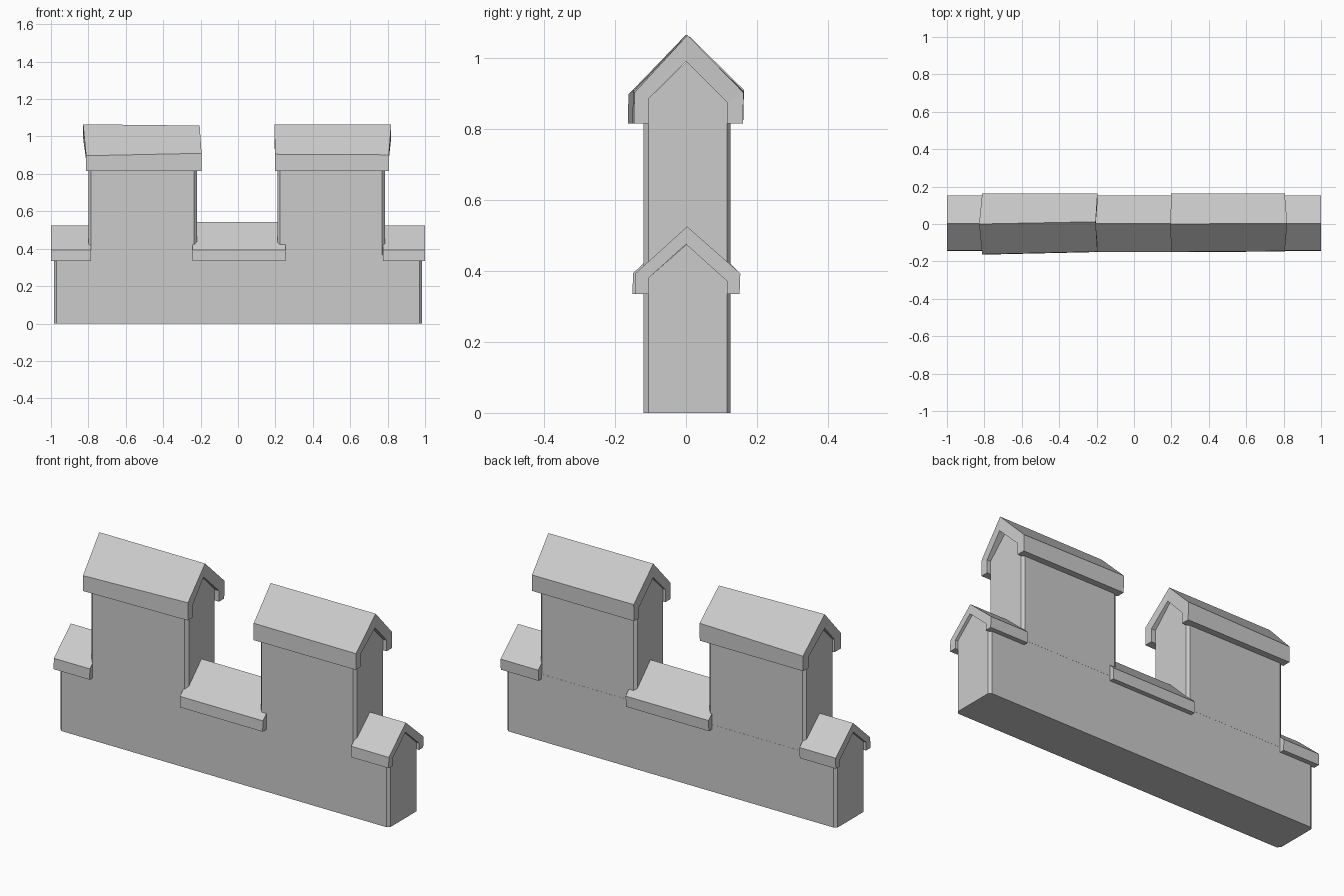
import bpy

if "Cube" in bpy.data.objects:
    bpy.data.objects.remove(bpy.data.objects["Cube"], do_unlink=True)

# One plain stone colour
stone = bpy.data.materials.new("grey stone")
stone.use_nodes = True
grey = (0.6, 0.6, 0.6, 1)
stone.diffuse_color = grey
stone.node_tree.nodes["Principled BSDF"].inputs["Base Color"].default_value = grey


def loft(name, rings, caps):
    """Skin a row of matching closed rings and close both ends."""
    n = len(rings[0])
    verts = [p for ring in rings for p in ring]
    faces = []
    for r in range(len(rings) - 1):
        for i in range(n):
            j = (i + 1) % n
            faces.append((r * n + i, r * n + j, (r + 1) * n + j, (r + 1) * n + i))
    last = (len(rings) - 1) * n
    for cap in caps:
        faces.append(tuple(reversed(cap)))
        faces.append(tuple(last + i for i in cap))
    mesh = bpy.data.meshes.new(name)
    mesh.from_pydata(verts, [], faces)
    mesh.materials.append(stone)
    mesh.validate()
    obj = bpy.data.objects.new(name, mesh)
    bpy.context.scene.collection.objects.link(obj)
    return obj


def wall(name, x0, x1, bottom, apex, slope, chamfer=0.015):
    """Gabled wall with chamfered upright corners."""
    def ring(x, front, back):
        return [(x, back, bottom), (x, back, apex - slope * back), (x, 0.002, apex),
                (x, front, apex + slope * front), (x, front, bottom)]
    narrow, wide = (-0.105, 0.115), (-0.12, 0.126)
    rings = [ring(x0, *narrow), ring(x0 + chamfer, *wide),
             ring(x1 - chamfer, *wide), ring(x1, *narrow)]
    return loft(name, rings, [(0, 1, 2, 3, 4)])


def roof_ring(x_eave, x_ridge, front, back, ridge_y, ridge, eave, bottom, inner, slope):
    """Cross-section of a roof cap: outer line, then the inner line back again."""
    a, b = -0.106, 0.116
    return [(x_eave, front - 0.002, bottom), (x_eave, front, eave),
            (x_ridge, ridge_y, ridge),
            (x_eave, back, eave), (x_eave, back - 0.002, bottom),
            (x_eave, b, bottom), (x_eave, b, inner - slope * b), (x_ridge, 0, inner),
            (x_eave, a, inner + slope * a), (x_eave, a, bottom)]


ROOF_CAPS = [(i, i + 1, 8 - i, 9 - i) for i in range(4)]

# Long low wall and the two raised sections
wall("base_wall", -0.985, 0.985, 0, 0.475, 0.9)
wall("right_tower", -0.8, -0.22, 0.362, 0.99, 1.0)
wall("left_tower", 0.21, 0.785, 0.362, 0.99, 1.0)

# Raised roofs, slightly crooked
high = dict(bottom=0.815, inner=0.99, slope=1.0)
loft("right_tower_roof", [
    roof_ring(-0.812, -0.828, -0.162, 0.163, 0.0, 1.065, 0.897, **high),
    roof_ring(-0.195, -0.205, -0.148, 0.163, 0.012, 1.058, 0.91, **high)], ROOF_CAPS)
loft("left_tower_roof", [
    roof_ring(0.198, 0.195, -0.149, 0.163, 0.0, 1.064, 0.905, **high),
    roof_ring(0.806, 0.819, -0.145, 0.162, 0.004, 1.064, 0.902, **high)], ROOF_CAPS)

# Low roofs over the ends and the middle
low = dict(bottom=0.335, inner=0.475, slope=0.9)
for name, x0, x1, front, ridge in (("right_end_roof", -1, -0.785, -0.142, 0.525),
                                   ("middle_roof", -0.242, 0.253, -0.149, 0.543),
                                   ("left_end_roof", 0.775, 1, -0.142, 0.525)):
    loft(name, [roof_ring(x, x, front, 0.153, 0.003, ridge, 0.393, **low)
                for x in (x0, x1)], ROOF_CAPS)

# Consistent outward normals
import bmesh
for obj in bpy.context.scene.collection.objects:
    if obj.type == "MESH" and stone.name in obj.data.materials:
        bm = bmesh.new()
        bm.from_mesh(obj.data)
        bmesh.ops.recalc_face_normals(bm, faces=bm.faces[:])
        bm.to_mesh(obj.data)
        bm.free()
